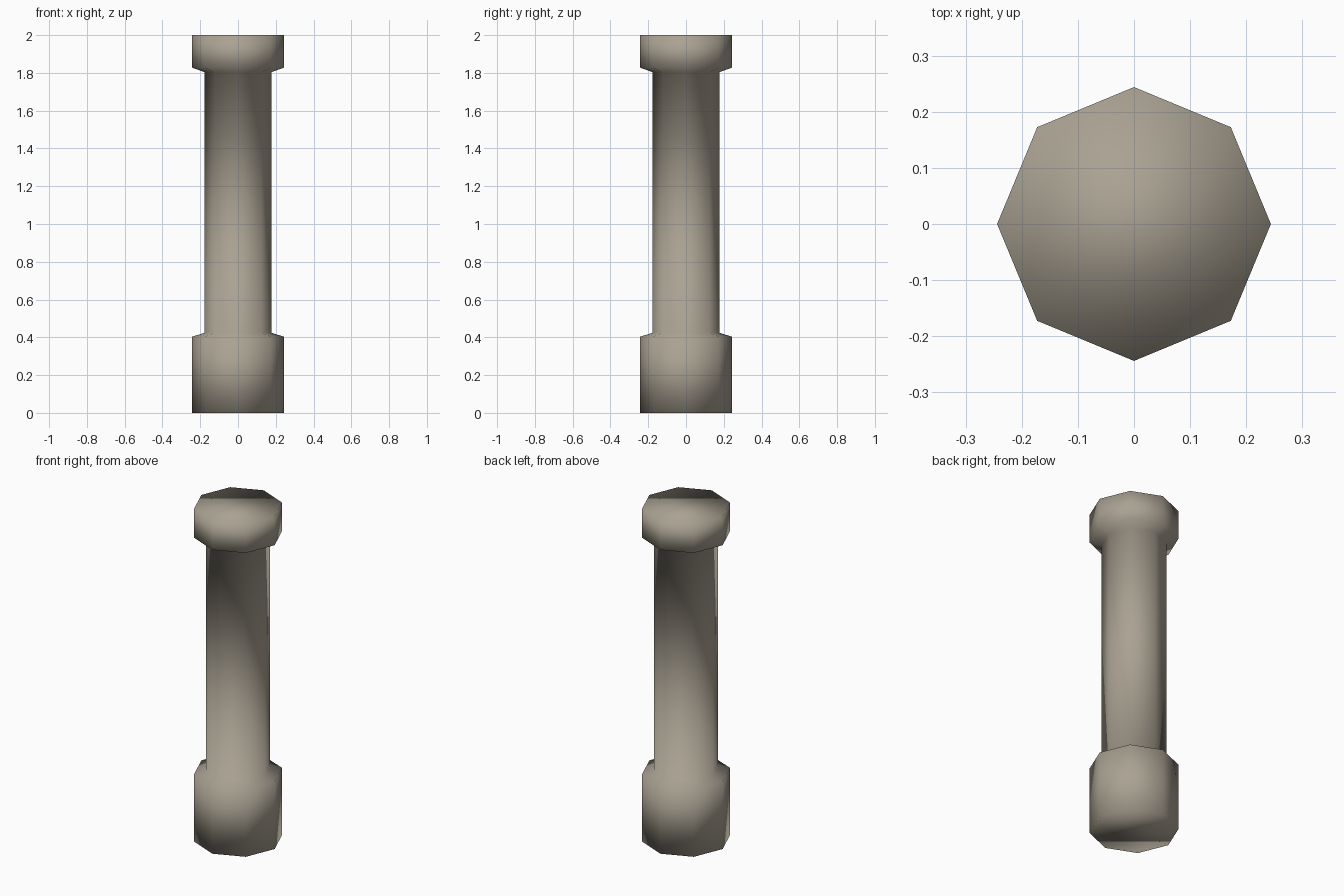
import bpy, bmesh, math

if "Cube" in bpy.data.objects:
    bpy.data.objects.remove(bpy.data.objects["Cube"])

SIDES = 8
# Profile (radius, height): plinth, shaft, capital
PROFILE = [(0.244, 0.0), (0.244, 0.403), (0.177, 0.424),
           (0.177, 1.804), (0.244, 1.828), (0.244, 2.0)]

stone = bpy.data.materials.new("warm_grey_stone")
stone.diffuse_color = (0.40, 0.36, 0.29, 1.0)
stone.use_nodes = True
stone.node_tree.nodes["Principled BSDF"].inputs["Base Color"].default_value = stone.diffuse_color

# Column: octagonal rings joined up the profile, closed at both ends
bm = bmesh.new()
rings = []
for r, z in PROFILE:
    rings.append([bm.verts.new((r * math.cos(math.tau * i / SIDES),
                                r * math.sin(math.tau * i / SIDES), z))
                  for i in range(SIDES)])
for low, high in zip(rings, rings[1:]):
    for i in range(SIDES):
        j = (i + 1) % SIDES
        bm.faces.new((low[i], low[j], high[j], high[i]))
bm.faces.new(rings[0][::-1])
bm.faces.new(rings[-1])

# The whole column is softly shaded, ends included
for f in bm.faces:
    f.smooth = True

mesh = bpy.data.meshes.new("column")
bm.to_mesh(mesh)
bm.free()
mesh.materials.append(stone)
column = bpy.data.objects.new("column", mesh)
bpy.context.collection.objects.link(column)
